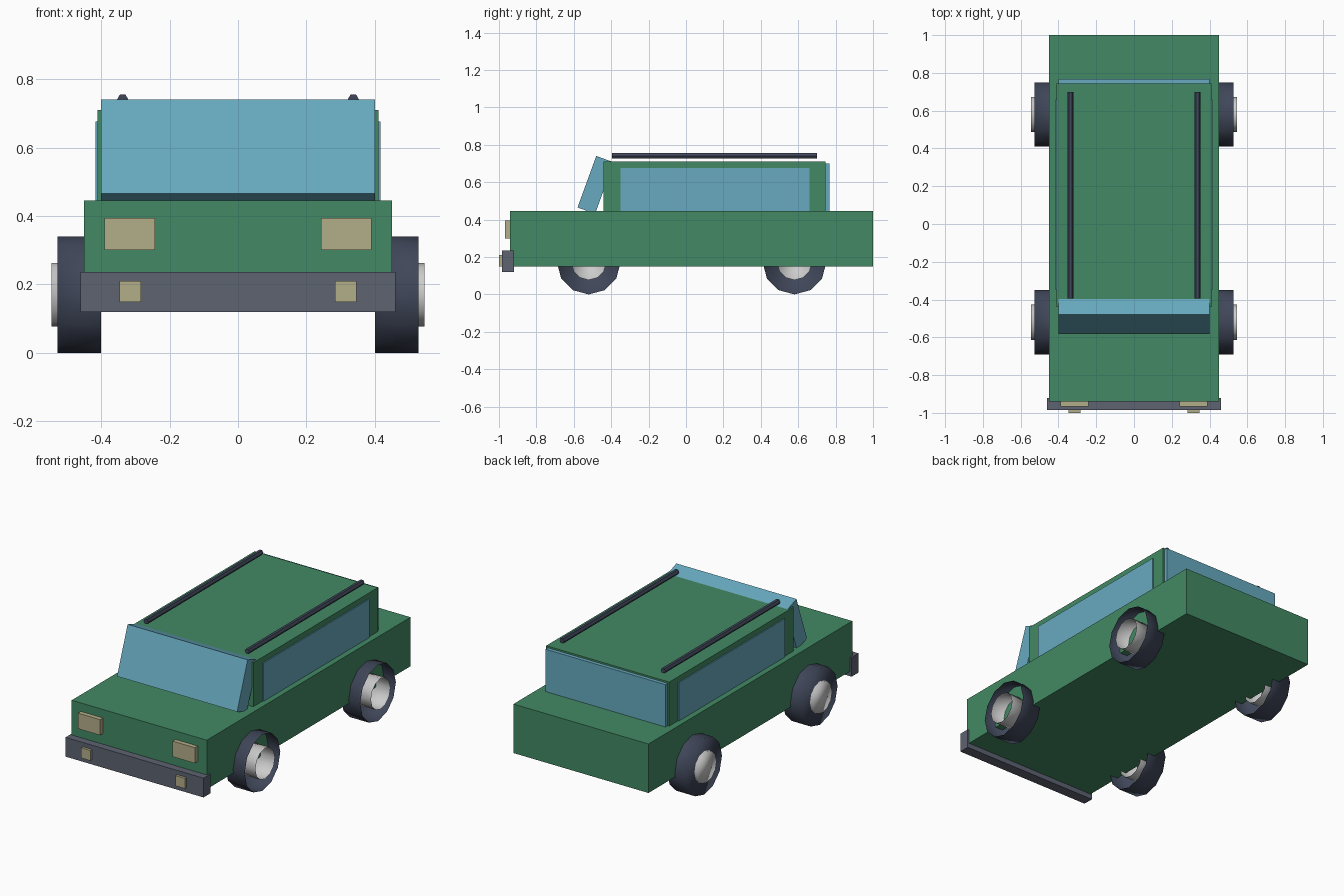
import bpy, bmesh, math
from mathutils import Matrix

if "Cube" in bpy.data.objects:
    bpy.data.objects.remove(bpy.data.objects["Cube"])


def material(name, rgb):
    m = bpy.data.materials.new(name)
    m.diffuse_color = (*rgb, 1)
    m.use_nodes = True
    m.node_tree.nodes["Principled BSDF"].inputs["Base Color"].default_value = m.diffuse_color
    return m


GREEN = material("green_paint", (0.055, 0.25, 0.125))
GLASS = material("glass", (0.135, 0.40, 0.52))
DARK = material("rubber", (0.05, 0.062, 0.10))
BUMPER = material("bumper_grey", (0.11, 0.125, 0.165))
LAMP = material("lamp", (0.45, 0.42, 0.25))


def finish(bm, name, mat, smooth=False):
    mesh = bpy.data.meshes.new(name)
    for f in bm.faces:
        f.smooth = smooth
    bm.to_mesh(mesh)
    bm.free()
    obj = bpy.data.objects.new(name, mesh)
    bpy.context.collection.objects.link(obj)
    if mat:
        mesh.materials.append(mat)
    return obj


def box(name, x, y, z, mat):
    """Box from (min, max) ranges."""
    bm = bmesh.new()
    bmesh.ops.create_cube(bm, size=1)
    for v in bm.verts:
        v.co = [(r[0] + r[1]) / 2 + c * (r[1] - r[0]) for r, c in zip((x, y, z), v.co)]
    return finish(bm, name, mat)


def cup(name, x, y, z, radius, sides, mat):
    """Smooth cylinder along x, closed only at its low-x end."""
    bm = bmesh.new()
    turn = [2 * math.pi * i / sides for i in range(sides)]
    closed, opened = [[bm.verts.new((px, y + radius * math.cos(a), z + radius * math.sin(a)))
                       for a in turn] for px in x]
    for i in range(sides):
        j = (i + 1) % sides
        bm.faces.new((closed[i], closed[j], opened[j], opened[i]))
    bm.faces.new(closed[::-1])
    bmesh.ops.recalc_face_normals(bm, faces=bm.faces)
    return finish(bm, name, mat, True)


# Body and cabin
box("body", (-0.45, 0.45), (-0.94, 1.0), (0.15, 0.445), GREEN)
box("cabin", (-0.41, 0.41), (-0.44, 0.745), (0.44, 0.71), GREEN)

# Windows
box("side_windows", (-0.416, 0.416), (-0.35, 0.66), (0.44, 0.676), GLASS)
box("rear_window", (-0.40, 0.40), (0.70, 0.767), (0.44, 0.70), GLASS)

# Raked windscreen, pivoting on its lower front edge
screen = box("windscreen", (-0.40, 0.40), (0, 0.10), (0, 0.293), GLASS)
screen.data.transform(Matrix.Translation((0, -0.58, 0.465))
                      @ Matrix.Rotation(math.radians(-20), 4, 'X'))

# Bumper
box("front_bumper", (-0.46, 0.46), (-0.985, -0.92), (0.12, 0.236), BUMPER)

for side, s in (("left", -1), ("right", 1)):
    def span(a, b):
        return tuple(sorted((s * a, s * b)))

    # Lamps
    box(side + "_headlight", span(0.242, 0.39), (-0.967, -0.92), (0.30, 0.394), LAMP)
    box(side + "_fog_light", span(0.284, 0.346), (-1.0, -0.96), (0.148, 0.21), LAMP)

    # Hexagonal roof rail
    bm = bmesh.new()
    bmesh.ops.create_cone(bm, cap_ends=True, segments=6, radius1=0.016,
                          radius2=0.016, depth=1.095)
    bm.transform(Matrix.Translation((s * 0.337, 0.1525, 0.741))
                 @ Matrix.Rotation(math.pi / 2, 4, 'X') @ Matrix.Rotation(math.pi / 6 * 3, 4, 'Z'))
    rail = finish(bm, side + "_roof_rail", DARK)

    # Wheels
    for end, y in (("front", -0.52), ("rear", 0.58)):
        cup(f"{end}_{side}_tyre", span(0.40, 0.527), y, 0.17, 0.17, 12, DARK)
        cup(f"{end}_{side}_hub", span(0.41, 0.545), y, 0.17, 0.093, 12, None)
